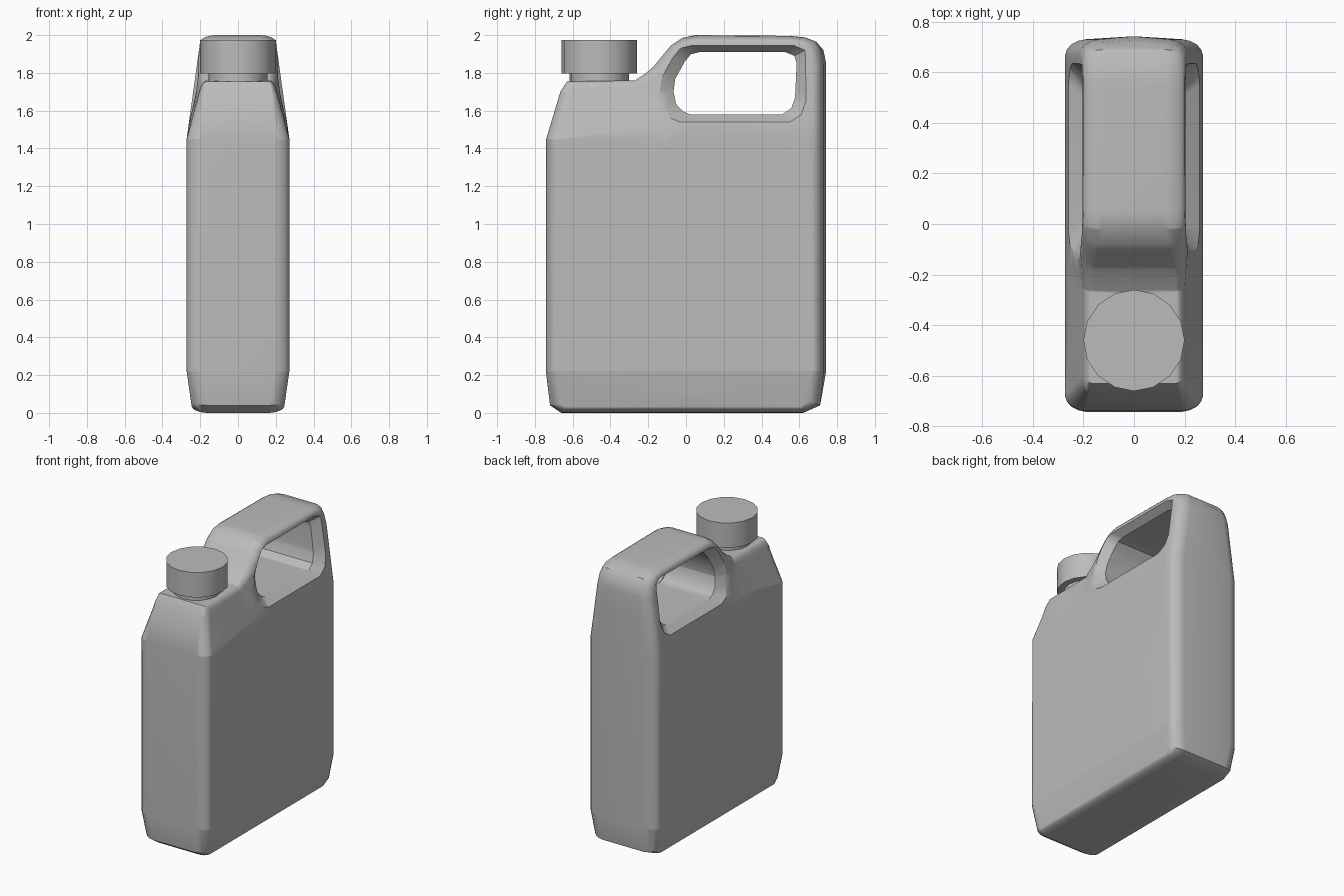
import bpy, bmesh, math
from mathutils import Vector

cube = bpy.data.objects.get("Cube")
if cube:
    bpy.data.objects.remove(cube, do_unlink=True)

grey = bpy.data.materials.new("plain grey")
grey.use_nodes = True
grey.diffuse_color = (0.5, 0.5, 0.5, 1)
grey.node_tree.nodes["Principled BSDF"].inputs["Base Color"].default_value = (0.5, 0.5, 0.5, 1)


def finish(bm, name, angle):
    bmesh.ops.recalc_face_normals(bm, faces=bm.faces)
    mesh = bpy.data.meshes.new(name)
    bm.to_mesh(mesh)
    bm.free()
    mesh.materials.append(grey)
    obj = bpy.data.objects.new(name, mesh)
    bpy.context.collection.objects.link(obj)
    bpy.ops.object.select_all(action='DESELECT')
    obj.select_set(True)
    bpy.context.view_layer.objects.active = obj
    bpy.ops.object.shade_smooth_by_angle(angle=math.radians(angle))
    return obj


def lerp_clamped(a, b, t):
    return a + (b - a) * min(1, max(0, t))


def inset(points, d):
    """Move a counterclockwise outline inward, less on level edges."""
    out = []
    for i, p in enumerate(points):
        a = (p - points[i - 1]).normalized()
        b = (points[(i + 1) % len(points)] - p).normalized()
        na, nb = Vector((-a.y, a.x)), Vector((-b.y, b.x))
        n = (na + nb) / (1 + na.dot(nb))
        out.append(p + Vector((n.x, n.y * 0.55)) * d)
    return out


def half_width(y, z):
    """Half width of the jug: tucked base, narrow neck, gently tapered handle."""
    if z < 0.22:
        return lerp_clamped(0.245, 0.272, (z - 0.04) / 0.18)
    neck = lerp_clamped(0.272, 0.195, (z - 1.45) / 0.29)
    handle = lerp_clamped(0.272, 0.2, (z - 1.45) / 0.52)
    return lerp_clamped(neck, handle, (y + 0.26) / 0.24)


# Side outline (y, z) and the grip opening
outline = [Vector(p) for p in [
    (-.66, 0), (.62, 0), (.71, .04), (.742, .22), (.742, 1.85), (.728, 1.92),
    (.69, 1.965), (.63, 1.988), (.55, 1.996), (.05, 2), (-.02, 1.985),
    (-.08, 1.945), (-.13, 1.885), (-.17, 1.835), (-.21, 1.8), (-.27, 1.76),
    (-.63, 1.755), (-.665, 1.7), (-.74, 1.45), (-.742, .22), (-.72, .04)]]
grip = [Vector(p) for p in [
    (-.14, 1.69), (-.08, 1.56), (-.03, 1.54), (.55, 1.54), (.61, 1.58), (.635, 1.65),
    (.645, 1.87), (.63, 1.92), (.57, 1.945), (.03, 1.945), (-.03, 1.93),
    (-.07, 1.88), (-.13, 1.77)]]
grip.insert(1, Vector((-.125, 1.61)))
grip_inner = [Vector((.26 + (p.x - .2525) * .83, 1.745 + (p.y - 1.7425) * .82)) for p in grip]

# Body: layered slab, later shaped to its width
bm = bmesh.new()


def ring(points, x):
    return [bm.verts.new((x, p.x, p.y)) for p in points]


def bridge(a, b):
    for i in range(len(a)):
        bm.faces.new((a[i - 1], a[i], b[i], b[i - 1]))


layers = [(0, 0), (.92, 0), (.948, .006), (.975, .02), (.992, .038), (1, .06)]
signed = [(-x, d) for x, d in reversed(layers[1:])] + layers
outer = [ring(inset(outline, d), x) for x, d in signed]
inner = [ring(grip if abs(x) == 1 else grip_inner, x) for x in (-1, -.945, .945, 1)]
for rings in (outer, inner):
    for a, b in zip(rings, rings[1:]):
        bridge(a, b)
for o, h in ((outer[0], inner[0]), (outer[-1], inner[-1])):
    edges = [bm.edges.get((r[i - 1], r[i])) for r in (o, h) for i in range(len(r))]
    bmesh.ops.triangle_fill(bm, edges=edges, use_beauty=True)

# Cut lines where the taper changes
cuts = [((0, 0, z), (0, 0, 1)) for z in (.22, 1.45, 1.6, 1.7)]
cuts += [((0, y, 0), (0, 1, 0)) for y in (-.26, -.18, -.1, -.02)]
for co, no in cuts:
    bmesh.ops.bisect_plane(bm, geom=bm.verts[:] + bm.edges[:] + bm.faces[:],
                           plane_co=co, plane_no=no, dist=1e-5)

for v in bm.verts:
    x, y, z = v.co
    if abs(x) < 0.5:
        continue
    depth = 1 - abs(x)
    # Tighter rounding beside the neck, softer bulge on the back
    top = lerp_clamped(0, 1, (z - 1.5) / 0.2) * lerp_clamped(1, 0, (y + .26) / .24)
    depth *= 1 - .65 * top
    v.co.x = math.copysign(half_width(y, z) - depth, x)
    if y > .64 and .2 < z < 1.95:
        v.co.y -= .012
body = finish(bm, "jug_body", 32)
body.modifiers.new("even_shading", 'WEIGHTED_NORMAL').keep_sharp = True


# Neck and cap
def cylinder(name, radius, low, high):
    bm = bmesh.new()
    bmesh.ops.create_cone(bm, cap_ends=True, segments=16, radius1=radius, radius2=radius,
                          depth=high - low)
    bmesh.ops.translate(bm, verts=bm.verts, vec=(0, -.46, (low + high) / 2))
    finish(bm, name, 32)


cylinder("neck", .157, 1.71, 1.81)
cylinder("screw_cap", .2, 1.797, 1.973)
